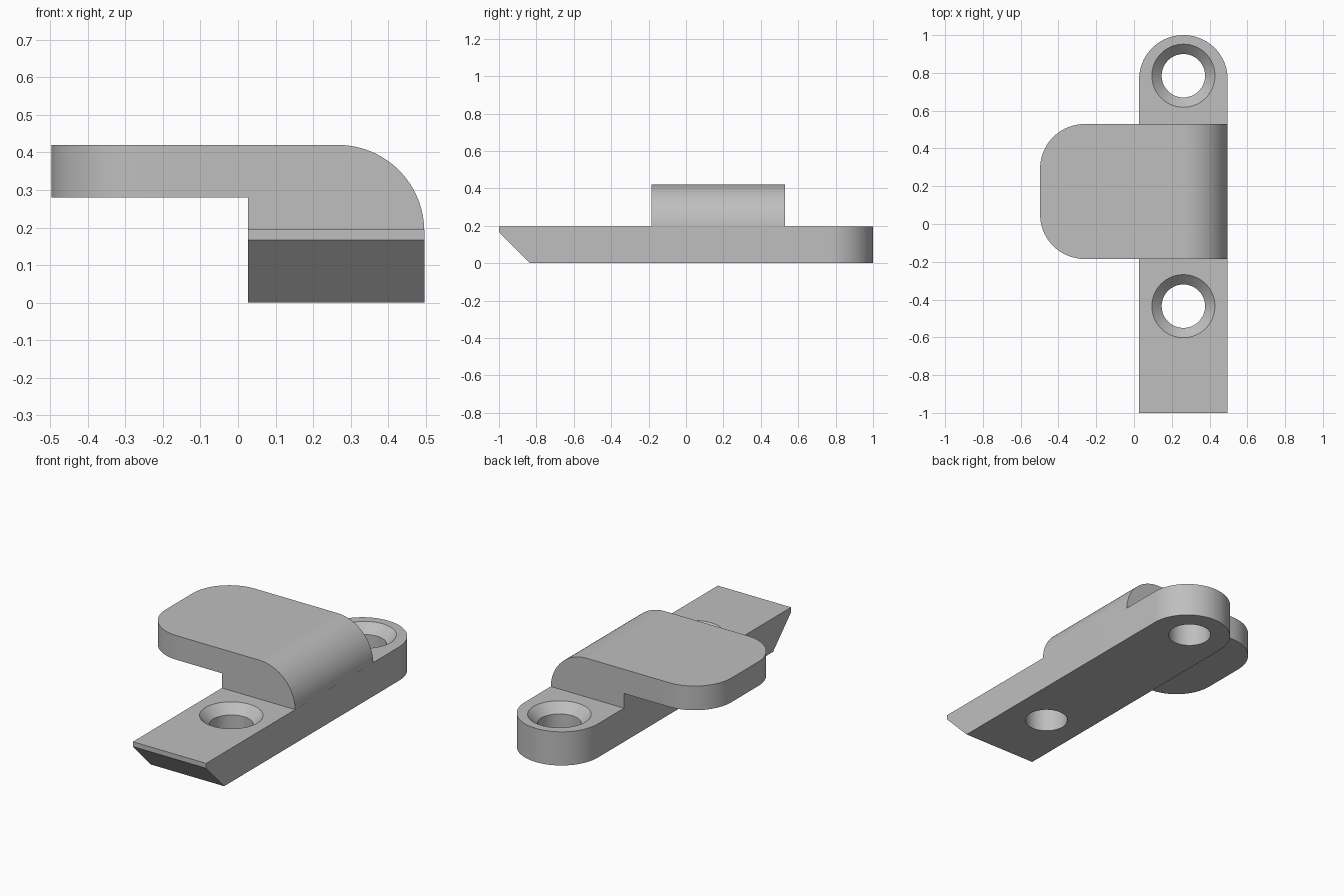
import bpy, bmesh, math
from mathutils import Vector

old = bpy.data.objects.get("Cube")
if old:
    bpy.data.objects.remove(old, do_unlink=True)

X0, X1 = 0.027, 0.496      # sides of the mounting bar
BAR_TOP = 0.195
TIP_X = -0.497             # free end of the tongue
HOLE_X = (X0 + X1) / 2

grey = bpy.data.materials.new("plain grey")
grey.use_nodes = True
colour = (0.52, 0.52, 0.52, 1)
grey.diffuse_color = colour
grey.node_tree.nodes["Principled BSDF"].inputs["Base Color"].default_value = colour


def add_object(name, bm):
    bmesh.ops.recalc_face_normals(bm, faces=bm.faces)
    mesh = bpy.data.meshes.new(name)
    bm.to_mesh(mesh)
    bm.free()
    mesh.materials.append(grey)
    obj = bpy.data.objects.new(name, mesh)
    bpy.context.collection.objects.link(obj)
    return obj


def prism(name, outline, sweep, rounded, radius):
    """Extrude an outline, then round the upright edges picked by a rule."""
    bm = bmesh.new()
    face = bm.faces.new([bm.verts.new(p) for p in outline])
    top = bmesh.ops.extrude_face_region(bm, geom=[face])["geom"]
    bmesh.ops.translate(bm, vec=sweep,
                        verts=[v for v in top if isinstance(v, bmesh.types.BMVert)])
    edges = [e for e in bm.edges
             if all(rounded(v.co) for v in e.verts)
             and abs(e.verts[0].co.z - e.verts[1].co.z) > 0.05]
    bmesh.ops.bevel(bm, geom=edges, offset=radius, segments=20,
                    profile=0.5, affect='EDGES')
    return add_object(name, bm)


def countersink(name, y):
    """Round cutter with a conical mouth at the bar's top."""
    bm = bmesh.new()
    profile = [(0, -0.1), (0.115, -0.1), (0.115, BAR_TOP - 0.052),
               (0.167, BAR_TOP), (0.167, BAR_TOP + 0.05), (0, BAR_TOP + 0.05)]
    verts = [bm.verts.new((HOLE_X + r, y, z)) for r, z in profile]
    edges = [bm.edges.new(pair) for pair in zip(verts, verts[1:])]
    bmesh.ops.spin(bm, geom=verts + edges, cent=(HOLE_X, y, 0), axis=(0, 0, 1),
                   angle=math.tau, steps=64)
    bmesh.ops.remove_doubles(bm, verts=bm.verts, dist=0.0001)
    return add_object(name, bm)


def combine(target, tool, operation):
    mod = target.modifiers.new(operation.lower(), 'BOOLEAN')
    mod.object = tool
    mod.operation = operation
    mod.solver = 'EXACT'
    bpy.context.view_layer.objects.active = target
    bpy.ops.object.modifier_apply(modifier=mod.name)
    bpy.data.objects.remove(tool, do_unlink=True)


# Mounting bar: undercut front end, fully rounded rear end
bar_side = [(-0.835, 0), (1, 0), (1, BAR_TOP), (-1, BAR_TOP), (-1, 0.167)]
bracket = prism("latch_bracket", [(X0, y, z) for y, z in bar_side],
                Vector((X1 - X0, 0, 0)), lambda p: p.y > 0.99, (X1 - X0) / 2 - 0.0005)

# Tongue: rounded shoulder over the bar, rounded corners at the free end
R = 0.23
shoulder = [(X1 - R + R * math.cos(a), 0.42 - R + R * math.sin(a))
            for a in (math.pi / 2 * i / 24 for i in range(25))]
tongue_side = shoulder + [(TIP_X, 0.42), (TIP_X, 0.28), (X0, 0.28), (X0, 0.1), (X1, 0.1)]
tongue = prism("tongue", [(x, -0.185, z) for x, z in tongue_side],
               Vector((0, 0.714, 0)), lambda p: p.x < TIP_X + 0.01, 0.235)
combine(bracket, tongue, 'UNION')

# Screw holes
for y in (0.785, -0.435):
    combine(bracket, countersink("screw_hole_cutter", y), 'DIFFERENCE')

bpy.ops.object.select_all(action='DESELECT')
bracket.select_set(True)
bpy.context.view_layer.objects.active = bracket
bpy.ops.object.shade_smooth_by_angle(angle=math.radians(30))
